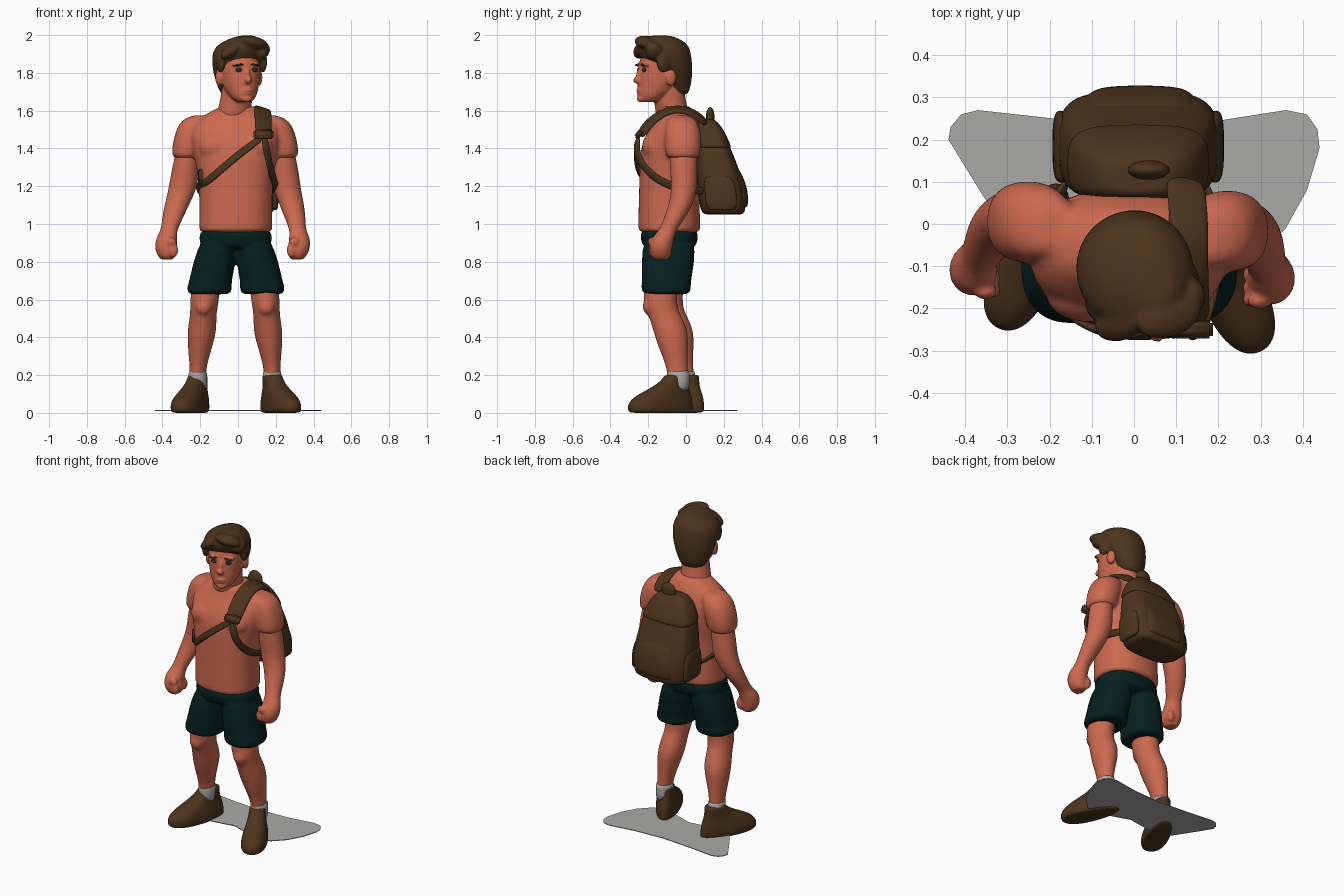
import bpy, bmesh, math
from mathutils import Vector, Matrix


def mat(name, c):
    m = bpy.data.materials.new(name)
    m.diffuse_color = (*c, 1)
    return m


SALMON = mat("salmon", (0.60, 0.143, 0.08))
BROWN = mat("brown", (0.072, 0.034, 0.012))
GREEN = mat("dark_green", (0.002, 0.015, 0.014))
GREY = mat("grey", (0.40, 0.40, 0.39))
DARK = mat("eye_dark", (0.03, 0.022, 0.018))


def finish(name, bm, m, sub=0, voxel=0, smooth=5):
    bmesh.ops.recalc_face_normals(bm, faces=bm.faces)
    me = bpy.data.meshes.new(name)
    bm.to_mesh(me)
    bm.free()
    me.materials.append(m)
    for p in me.polygons:
        p.use_smooth = True
    ob = bpy.data.objects.new(name, me)
    bpy.context.collection.objects.link(ob)
    if sub:
        s = ob.modifiers.new("round", 'SUBSURF')
        s.levels = s.render_levels = sub
    if voxel:
        r = ob.modifiers.new("blend", 'REMESH')
        r.mode, r.voxel_size, r.use_smooth_shade = 'VOXEL', voxel, True
        s = ob.modifiers.new("soften", 'SMOOTH')
        s.factor, s.iterations = 0.5, smooth
    return ob


def loft(bm, rings, e=2.0, n=20):
    """Stack of horizontal superellipse rings (x, y, z, rx, ry), capped."""
    a, b = rings[0], rings[-1]
    rings = [(*a[:3], a[3] * .6, a[4] * .6), *rings, (*b[:3], b[3] * .6, b[4] * .6)]
    loops = []
    for x, y, z, rx, ry in rings:
        lp = []
        for i in range(n):
            c, s = math.cos(math.tau * i / n), math.sin(math.tau * i / n)
            lp.append(bm.verts.new((x + rx * math.copysign(abs(c) ** (2 / e), c),
                                    y + ry * math.copysign(abs(s) ** (2 / e), s), z)))
        loops.append(lp)
    for p, q in zip(loops, loops[1:]):
        for i in range(n):
            bm.faces.new((p[i], p[(i + 1) % n], q[(i + 1) % n], q[i]))
    bm.faces.new(loops[0])
    bm.faces.new(loops[-1])


def ball(bm, p, r, rot=0):
    bmesh.ops.create_uvsphere(bm, u_segments=16, v_segments=10, radius=1,
        matrix=Matrix.Translation(p) @ Matrix.Rotation(rot, 4, 'Y') @ Matrix.Diagonal((*r, 1)))


def shape(name, m, lofts=(), balls=(), e=2.0, sub=1, voxel=0, smooth=5):
    bm = bmesh.new()
    for l in lofts:
        loft(bm, l, e)
    for b in balls:
        ball(bm, *b)
    return finish(name, bm, m, sub, voxel, smooth)


def strap(name, pts, w, t=0.018):
    """Flat band following points, facing away from the torso centre."""
    bm, prev = bmesh.new(), None
    pts = [Vector(p) for p in pts]
    for i, p in enumerate(pts):
        tan = (pts[min(i + 1, len(pts) - 1)] - pts[max(i - 1, 0)]).normalized()
        out = p - Vector((0.03, -0.09, 1.3))
        out = (out - tan * out.dot(tan)).normalized()
        side = tan.cross(out)
        sec = [bm.verts.new(p + side * a * w / 2 + out * b * t / 2)
               for a, b in ((-1, -1), (0, -1), (1, -1), (1, 1), (0, 1), (-1, 1))]
        if prev:
            for k in range(6):
                bm.faces.new((prev[k], prev[(k + 1) % 6], sec[(k + 1) % 6], sec[k]))
        else:
            bm.faces.new(sec)
        prev = sec
    bm.faces.new(prev)
    return finish(name, bm, BROWN, 2)


def box(name, p, size, rot=(0, 0, 0)):
    bm = bmesh.new()
    bmesh.ops.create_cube(bm, size=1, matrix=Matrix.Diagonal((*size, 1)))
    bmesh.ops.bevel(bm, geom=bm.edges[:], offset=0.008, segments=2, affect='EDGES')
    ob = finish(name, bm, BROWN)
    ob.location, ob.rotation_euler = p, rot


# Mappings from the left limbs to the slightly different right limbs
def arm_right(p):
    return (-p[0] - 0.03 - 0.025 * ((1.4 - p[2]) / 0.5) ** 2, p[1] - 0.022, *p[2:])


def leg_right(p):
    return (-p[0] - 0.032, p[1] - 0.03, *p[2:])


# Shirt: torso with both sleeves and a full chest
sleeve = [(-.19, -.01, 1.575, .05, .05), (-.222, 0, 1.55, .085, .085), (-.243, .005, 1.48, .092, .1),
          (-.262, .005, 1.41, .088, .096), (-.27, .005, 1.35, .083, .092)]
torso = [(-.012, -.088, .955, .2, .168), (-.012, -.088, .98, .196, .167), (-.012, -.09, 1.1, .194, .163),
         (-.012, -.088, 1.25, .2, .16), (-.012, -.08, 1.35, .222, .168), (-.012, -.072, 1.43, .24, .163),
         (-.012, -.06, 1.5, .245, .14), (-.008, -.05, 1.56, .2, .112), (-.004, -.055, 1.6, .135, .095),
         (0, -.06, 1.625, .09, .085)]
chest = [((-.012 + s * .1, -.17, 1.41), (.1, .065, .08)) for s in (-1, 1)]
shape("shirt", SALMON, [torso, sleeve, [arm_right(p) for p in sleeve]], chest, e=2.3, voxel=.011)

# Arms with fists
arm = [(-.262, .005, 1.42, .06, .07), (-.272, .008, 1.34, .068, .075), (-.283, .012, 1.25, .076, .072),
       (-.294, .012, 1.18, .075, .068), (-.325, -.005, 1.1, .066, .064), (-.35, -.045, 1.02, .054, .055),
       (-.366, -.075, .965, .043, .046), (-.378, -.1, .93, .056, .06), (-.382, -.112, .88, .06, .062),
       (-.38, -.112, .84, .052, .055), (-.375, -.11, .812, .036, .042)]
fist = [((-.342, -.158 + .03 * i, .862), (.027, .018, .04)) for i in range(4)]
fist.append(((-.352, -.16, .905), (.03, .02, .025), 0.6))
shape("left_arm", SALMON, [arm], fist, voxel=.008, smooth=3)
shape("right_arm", SALMON, [[arm_right(p) for p in arm]],
      [(arm_right(p), r) for p, r, *_ in fist], voxel=.008, smooth=3)

# Shorts with turned cuffs
short_leg = [(-.105, -.09, .92, .09, .14), (-.125, -.095, .8, .114, .142), (-.147, -.104, .69, .113, .13),
             (-.15, -.105, .675, .12, .133), (-.152, -.105, .628, .12, .132)]
hips = [(-.012, -.09, .972, .19, .155), (-.012, -.088, .92, .2, .155), (-.013, -.088, .87, .18, .14)]
shape("shorts", GREEN, [hips, short_leg, [(-p[0] - .022, *p[1:]) for p in short_leg]],
      e=2.3, voxel=.01, smooth=3)

# Legs, socks and shoes
leg = [(-.165, -.1, .72, .08, .09), (-.175, -.106, .62, .077, .09), (-.18, -.104, .56, .074, .088),
       (-.185, -.08, .51, .07, .087), (-.19, -.052, .44, .079, .094), (-.2, -.04, .36, .068, .082),
       (-.208, -.025, .28, .051, .063), (-.213, -.015, .22, .044, .056), (-.215, -.01, .15, .043, .054)]
kneecap = ((-.182, -.165, .565), (.045, .035, .05))
sock = [(-.213, -.01, .12, .05, .06), (-.213, -.01, .21, .05, .061), (-.213, -.012, .222, .047, .058)]
shoe = [(0, -.1, 0, .066, .18), (0, -.1, .015, .075, .19), (0, -.1, .05, .075, .188),
        (0, -.085, .085, .069, .167), (0, -.06, .115, .061, .13), (0, -.035, .145, .056, .095),
        (0, -.015, .175, .055, .072), (0, -.008, .2, .054, .066)]
for side, f, ang, org in (("left", lambda p: p, -23, (-.208, .015, 0)),
                          ("right", leg_right, 26, (.176, -.045, 0))):
    shape(side + "_leg", SALMON, [[f(p) for p in leg]], [(f(kneecap[0]), kneecap[1])],
          voxel=.009, smooth=6)
    shape(side + "_sock", GREY, [[f(p) for p in sock]])
    ob = shape(side + "_shoe", BROWN, [shoe], e=2.2, sub=2)
    for v in ob.data.vertices:  # wider toe, narrower heel
        v.co.x *= 1 - 1.1 * (v.co.y + .1)
    ob.location, ob.rotation_euler = org, (0, 0, math.radians(ang))

# Head with neck, nose, ears and lips, turned slightly to the side
skull = [(0, -.085, 1.645, .04, .04), (0, -.07, 1.665, .063, .072), (0, -.04, 1.70, .086, .102),
         (0, -.02, 1.75, .1, .122), (0, -.01, 1.80, .108, .129), (0, 0, 1.86, .114, .13),
         (0, 0, 1.92, .1, .115), (0, 0, 1.955, .06, .07)]
neck = [(-.01, .06, 1.55, .1, .09), (-.008, .045, 1.62, .088, .086), (0, .03, 1.7, .083, .085),
        (0, .03, 1.76, .08, .08)]
features = [((0, -.143, 1.762), (.021, .027, .02)), ((0, -.133, 1.785), (.014, .02, .04)),
            ((0, -.138, 1.708), (.03, .011, .007)), ((0, -.136, 1.694), (.026, .012, .008)),
            ((0, -.128, 1.662), (.03, .018, .018))]
features += [((s * .112, .005, 1.775), (.018, .03, .046)) for s in (-1, 1)]
features += [((s * .045, -.117, 1.842), (.035, .02, .01)) for s in (-1, 1)]
hair = [(0, .08, 1.685, .075, .055), (0, .066, 1.74, .1, .085), (0, .052, 1.80, .124, .104),
        (0, .02, 1.86, .141, .135), (0, .002, 1.91, .143, .145), (.005, -.005, 1.95, .122, .14),
        (.02, -.02, 1.98, .08, .105), (.035, -.03, 1.997, .042, .06)]
tufts = [((.04, -.115, 1.962), (.085, .055, .032), .2), ((-.07, -.095, 1.925), (.08, .045, .032), -.6),
         ((.098, -.085, 1.915), (.04, .05, .05), .6), ((-.118, -.04, 1.86), (.022, .04, .06), 0),
         ((.118, -.04, 1.86), (.022, .04, .06), 0)]
parts = [shape("head", SALMON, [skull, neck], features, voxel=.007, smooth=3),
         shape("hair", BROWN, [hair], tufts, voxel=.008, smooth=3),
         shape("eyes", DARK, balls=[((s * .043, -.123, 1.815), (.02, .009, .011)) for s in (-1, 1)]),
         shape("eyebrows", BROWN, balls=[((s * .046, -.131, 1.843), (.028, .009, .005), s * .1)
                                         for s in (-1, 1)])]
for ob in parts:
    ob.location, ob.rotation_euler = (.006, -.12, 0), (0, 0, math.radians(19))

# Backpack: main bag, back pocket, lid, side pockets, carry loop
bag = [(.01, .2, 1.05, .165, .105), (.01, .195, 1.075, .188, .122), (.01, .19, 1.18, .196, .128),
       (.01, .165, 1.30, .188, .113), (.01, .14, 1.42, .162, .09), (.01, .12, 1.50, .13, .07),
       (.01, .11, 1.545, .09, .045)]
shape("backpack", BROWN, [bag], e=3.5, sub=2)
shape("backpack_pocket", BROWN, [[(.015, .215, 1.085, .135, .11), (.015, .212, 1.11, .145, .118),
      (.015, .21, 1.18, .145, .119), (.015, .19, 1.27, .142, .106), (.015, .18, 1.30, .13, .09)]], e=4, sub=2)
shape("backpack_lid", BROWN, [[(.01, .146, 1.40, .172, .093), (.01, .142, 1.42, .172, .095),
      (.01, .122, 1.51, .135, .073), (.01, .11, 1.555, .085, .042)]], e=3.5, sub=2)
shape("side_pockets", BROWN, [[(.01 + s * .185, .19, 1.075, .012, .07), (.01 + s * .185, .188, 1.1, .02, .085),
      (.01 + s * .183, .18, 1.2, .02, .085), (.01 + s * .178, .17, 1.25, .012, .07)] for s in (-1, 1)], e=3, sub=2)
shape("carry_loop", BROWN, balls=[((.035, .128, 1.565), (.052, .024, .055))])

# Straps and buckles
strap("shoulder_strap", [(.12, .11, 1.525), (.125, .07, 1.57), (.13, .01, 1.603), (.13, -.07, 1.612),
      (.132, -.15, 1.575), (.135, -.21, 1.52), (.135, -.245, 1.46)], .1, .024)
strap("side_strap", [(.14, -.25, 1.46), (.15, -.268, 1.40), (.168, -.235, 1.31), (.188, -.16, 1.24),
      (.2, -.08, 1.2), (.195, .03, 1.18), (.15, .12, 1.17)], .045)
strap("chest_strap", [(.13, -.252, 1.46), (.06, -.262, 1.41), (-.03, -.265, 1.34), (-.11, -.25, 1.27),
      (-.18, -.195, 1.21), (-.215, -.1, 1.2), (-.212, 0, 1.17), (-.15, .12, 1.13)], .04)
box("strap_buckle", (.135, -.25, 1.475), (.105, .03, .05), (-.6, 0, 0))
box("side_buckle", (-.19, -.16, 1.245), (.03, .045, .09), (0, 0, -.6))

# Flat base sheet under the feet
bm = bmesh.new()
outline = [(-.44, .2), (-.435, .23), (-.41, .26), (-.37, .27), (-.19, .25), (0, .235), (.2, .245),
           (.36, .27), (.41, .26), (.435, .225), (.44, .18), (.41, .08), (.36, -.01), (.29, -.08),
           (.2, -.1), (0, -.03), (-.2, -.06), (-.3, -.02), (-.36, .07)]
bm.faces.new([bm.verts.new((x, y, .01)) for x, y in outline])
ret = bmesh.ops.extrude_face_region(bm, geom=bm.faces[:])
bmesh.ops.translate(bm, verts=[v for v in ret["geom"] if isinstance(v, bmesh.types.BMVert)], vec=(0, 0, .004))
base = finish("base_sheet", bm, GREY)
for p in base.data.polygons:
    p.use_smooth = False
